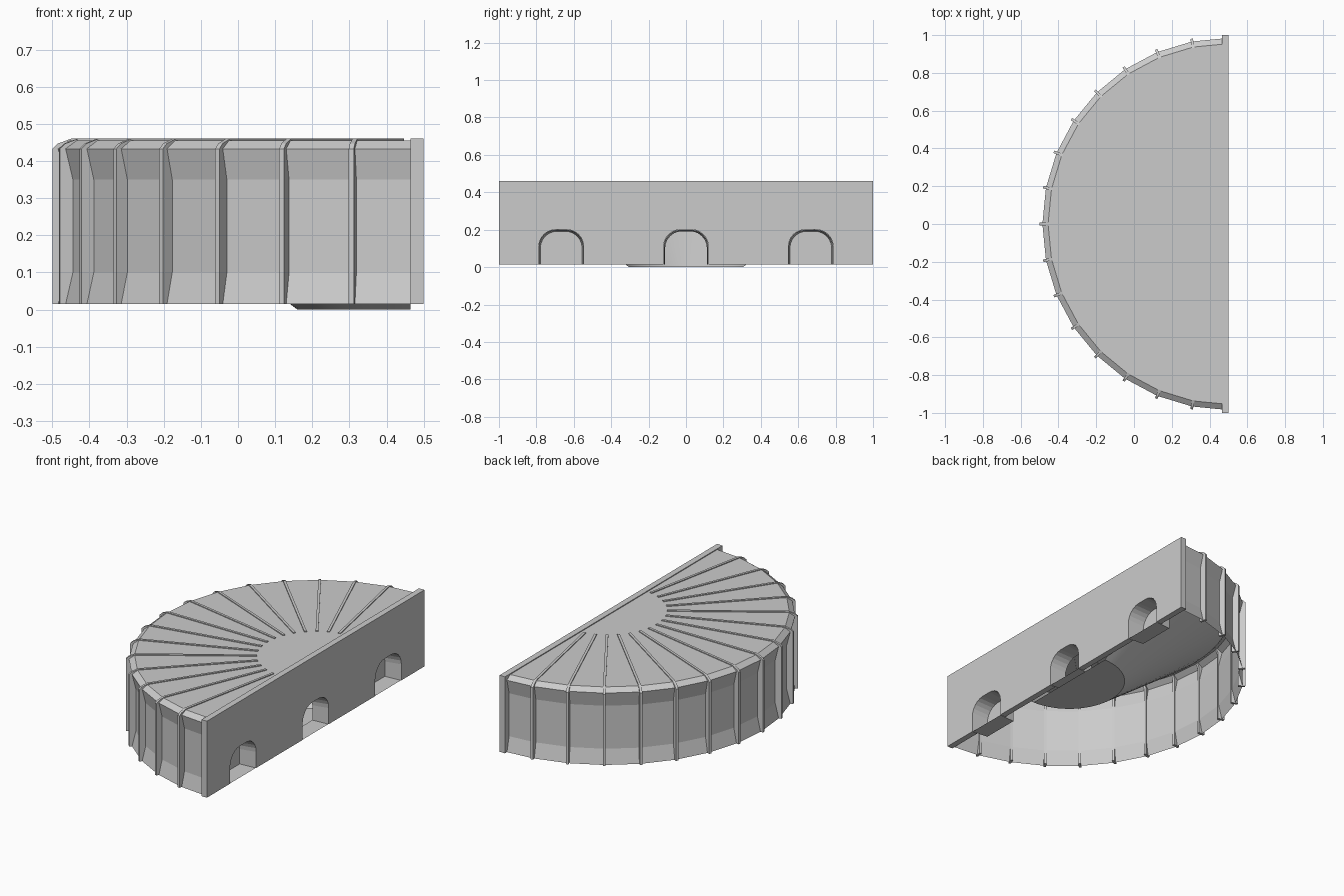
import bpy, bmesh, math
from mathutils import Vector

cube = bpy.data.objects.get("Cube")
if cube:
    bpy.data.objects.remove(cube, do_unlink=True)

grey = bpy.data.materials.new("light_grey")
grey.use_nodes = True
grey.diffuse_color = (0.6, 0.6, 0.6, 1)
grey.node_tree.nodes["Principled BSDF"].inputs["Base Color"].default_value = (0.6, 0.6, 0.6, 1)

CENTRE = 0.5     # x of the drum axis
SIDES = 16       # flat panels round the half drum
BASE, TOP = 0.015, 0.46


def finish(name, bm, smooth=False, fix=True):
    if fix:
        bmesh.ops.recalc_face_normals(bm, faces=bm.faces)
    mesh = bpy.data.meshes.new(name)
    bm.to_mesh(mesh)
    bm.free()
    mesh.materials.append(grey)
    for p in mesh.polygons:
        p.use_smooth = smooth
    obj = bpy.data.objects.new(name, mesh)
    bpy.context.collection.objects.link(obj)
    return obj


def polar(r, a, z, cx=CENTRE):
    return Vector((cx - r * math.sin(a), r * math.cos(a), z))


def half_revolve(bm, profile, sides, cx):
    """Sweep an (r, z) profile through half a turn; return its rows of vertices."""
    rows = [[bm.verts.new(polar(r, math.pi * i / sides, z, cx)) for i in range(sides + 1)]
            for r, z in profile]
    for low, high in zip(rows, rows[1:]):
        for i in range(sides):
            bm.faces.new((low[i], low[i + 1], high[i + 1], high[i]))
    return rows


def prism(bm, loop, offset):
    """Closed prism from a planar loop and an extrusion vector."""
    a = [bm.verts.new(p) for p in loop]
    b = [bm.verts.new(p + offset) for p in loop]
    bm.faces.new(a)
    bm.faces.new(b[::-1])
    for i in range(len(a)):
        j = (i + 1) % len(a)
        bm.faces.new((a[i], b[i], b[j], a[j]))


# Drum shell: waisted panels, bevelled rim and flat roof
bm = bmesh.new()
shell = [(0.985, BASE), (0.965, 0.1), (0.965, 0.35), (0.985, 0.433), (0.955, 0.455)]
rows = half_revolve(bm, shell, SIDES, CENTRE)
bm.faces.new(rows[-1])
finish("drum_shell", bm)

# Ribs: run up every panel joint and inwards across the roof
bm = bmesh.new()
rib = [(0.96, BASE), (1.0, BASE), (1.0, 0.433), (0.985, 0.447), (0.95, TOP),
       (0.31, TOP), (0.31, 0.452), (0.95, 0.452), (0.96, 0.43)]
width = 0.014
for i in range(1, SIDES):
    a = math.pi * i / SIDES
    across = Vector((math.cos(a), math.sin(a), 0)) * width
    prism(bm, [polar(r, a, z) - across / 2 for r, z in rib], across)
finish("ribs", bm)


def arch(y, x, scale=1.0):
    """Round-shouldered arch outline from one foot to the other."""
    half, high, radius = 0.12 * scale, 0.2 - 0.12 * (1 - scale), 0.09
    pts = [Vector((x, y - half, BASE))]
    for side in (-1, 1):
        for k in range(7):
            t = math.pi / 2 * (k / 6 if side < 0 else 1 - k / 6)
            pts.append(Vector((x, y + side * (half - radius + radius * math.cos(t)),
                               high - radius + radius * math.sin(t))))
    pts.append(Vector((x, y + half, BASE)))
    return pts


# Flat wall with three archways
bm = bmesh.new()
doors = (-0.667, 0, 0.667)
outline = [Vector((CENTRE, -1, BASE))]
for y in doors:
    outline += arch(y, CENTRE)
outline += [Vector((CENTRE, 1, BASE)), Vector((CENTRE, 1, TOP)), Vector((CENTRE, -1, TOP))]
prism(bm, outline, Vector((-0.035, 0, 0)))
finish("flat_wall", bm)

# Tapered niches behind the archways; the middle one opens into the cone
for name, y in zip(("front_niche", "middle_niche", "back_niche"), doors):
    bm = bmesh.new()
    outer = [bm.verts.new(p) for p in arch(y, CENTRE - 0.002, 0.99)]
    inner = [bm.verts.new(p) for p in arch(y, CENTRE - 0.1, 0.93)]
    for i in range(len(outer)):
        j = (i + 1) % len(outer)
        bm.faces.new((outer[i], outer[j], inner[j], inner[i]))
    if y:
        bm.faces.new(inner)
    finish(name, bm)

# Half cone under the roof, closed by a flat hub at the ground
bm = bmesh.new()
rows = half_revolve(bm, [(0.305, 0), (0.89, 0.44)], 32, 0.465)
bm.faces.new(rows[0])
cone = finish("inner_cone", bm, smooth=True)
bpy.context.view_layer.objects.active = cone
cone.select_set(True)
bpy.ops.object.shade_smooth_by_angle(angle=math.radians(25))
